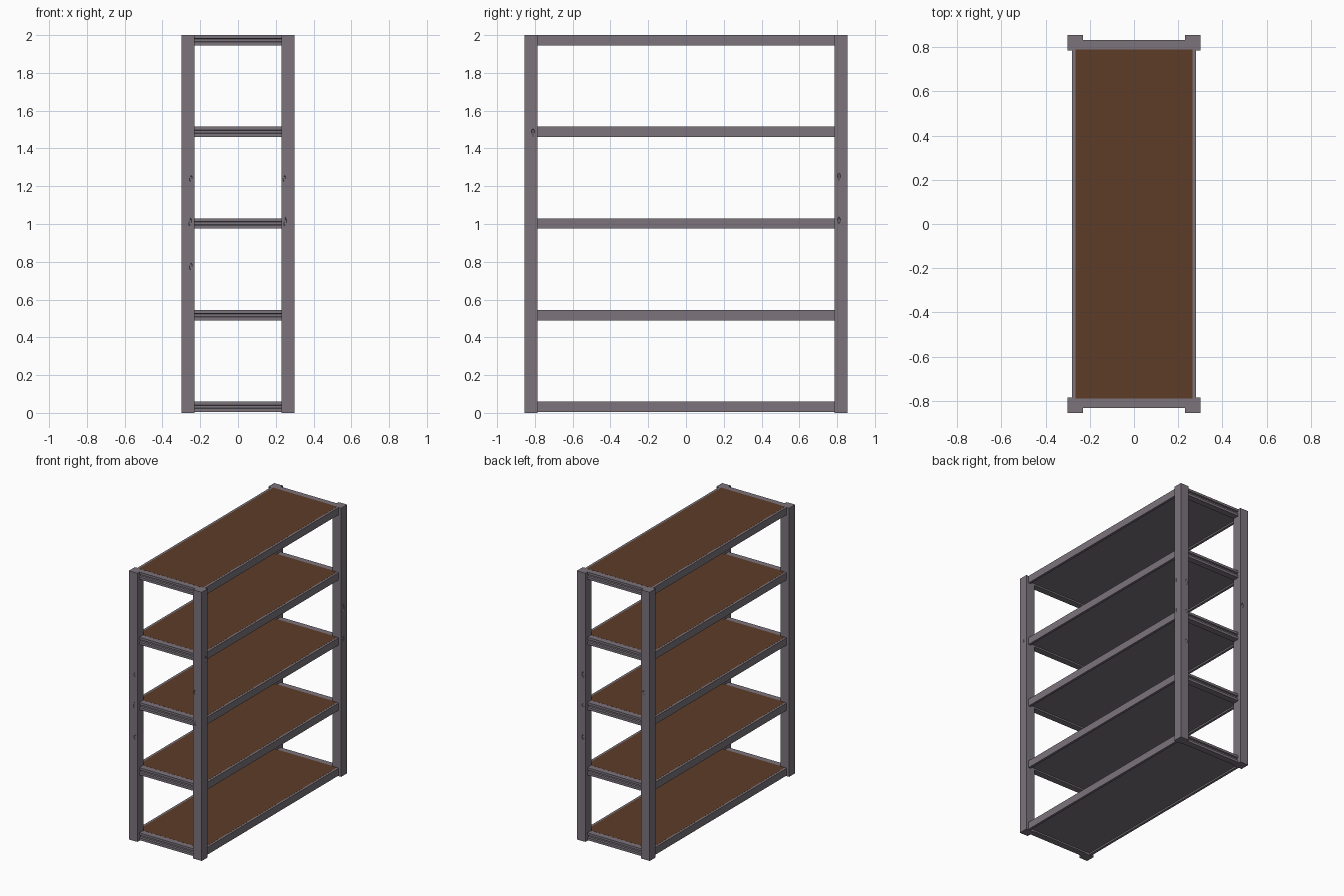
import bpy, bmesh
from mathutils import Vector

if "Cube" in bpy.data.objects:
    bpy.data.objects.remove(bpy.data.objects["Cube"])


def material(name, rgb):
    m = bpy.data.materials.new(name)
    m.diffuse_color = (*rgb, 1)
    m.use_nodes = True
    m.node_tree.nodes["Principled BSDF"].inputs["Base Color"].default_value = m.diffuse_color
    return m


steel = material("steel", (0.20, 0.175, 0.20))
wood = material("wood", (0.11, 0.045, 0.022))


def mesh_object(name, bm, mat=None):
    bmesh.ops.recalc_face_normals(bm, faces=bm.faces)
    me = bpy.data.meshes.new(name)
    bm.to_mesh(me)
    bm.free()
    ob = bpy.data.objects.new(name, me)
    bpy.context.collection.objects.link(ob)
    if mat:
        me.materials.append(mat)
    return ob


def box(name, lo, hi, mat):
    bm = bmesh.new()
    bmesh.ops.create_cube(bm, size=1)
    lo, hi = Vector(lo), Vector(hi)
    for v in bm.verts:
        v.co = (lo + hi) / 2 + v.co * (hi - lo)
    return mesh_object(name, bm, mat)


def end_rail(name, side, z, mat):
    # grooved profile in (y, z), extruded along x
    prof = [(0.785, 0), (0.832, 0), (0.832, 0.018), (0.820, 0.021),
            (0.820, 0.034), (0.832, 0.037), (0.832, 0.054), (0.785, 0.054)]
    bm = bmesh.new()
    f = bm.faces.new([bm.verts.new((-0.235, side * y, z + h)) for y, h in prof])
    out = bmesh.ops.extrude_face_region(bm, geom=[f])
    bmesh.ops.translate(bm, vec=(0.47, 0, 0),
                        verts=[v for v in out["geom"] if isinstance(v, bmesh.types.BMVert)])
    return mesh_object(name, bm, mat)


# corner posts
posts = {}
for sx in (-1, 1):
    for sy in (-1, 1):
        xs, ys = sorted((sx * 0.23, sx * 0.30)), sorted((sy * 0.785, sy * 0.855))
        name = ("front" if sy < 0 else "back") + ("_left" if sx < 0 else "_right") + "_post"
        posts[sx, sy] = box(name, (xs[0], ys[0], 0), (xs[1], ys[1], 2), steel)

# five shelves: side rails, end rails, metal tray and wooden top
for i in range(5):
    z = 0.005 + i * 0.4853
    for s in (-1, 1):
        tag = "right" if s > 0 else "left"
        xs = sorted((s * 0.262, s * 0.28))
        box(f"shelf_{i}_{tag}_rail", (xs[0], -0.787, z), (xs[1], 0.787, z + 0.054), steel)
        end_rail(f"shelf_{i}_{'back' if s > 0 else 'front'}_rail", s, z, steel)
    box(f"shelf_{i}_tray", (-0.263, -0.787, z + 0.012), (0.263, 0.787, z + 0.035), steel)
    box(f"shelf_{i}_board", (-0.264, -0.79, z + 0.034), (0.264, 0.79, z + 0.0545), wood)

# small dents chipped into the posts: (post, outward axis, across, z, height)
dents = [((-1, -1), 1, -0.25, 1.24, 0.02), ((1, -1), 1, 0.245, 1.24, 0.02),
         ((-1, -1), 1, -0.253, 1.01, 0.026), ((1, -1), 1, 0.25, 1.01, 0.026),
         ((-1, -1), 1, -0.25, 0.775, 0.022), ((1, -1), 0, -0.81, 1.485, 0.026),
         ((1, 1), 0, 0.81, 1.25, 0.026), ((1, 1), 0, 0.81, 1.02, 0.018),
         ((1, 1), 1, 0.25, 1.24, 0.024), ((1, 1), 1, 0.25, 0.775, 0.02),
         ((-1, 1), 1, -0.25, 1.24, 0.02), ((1, 1), 1, 0.25, 1.01, 0.018)]
cutters = {}
for (sx, sy), axis, across, z, h in dents:
    bm = cutters.setdefault((sx, sy), bmesh.new())
    c = Vector((sx * 0.30, across, z) if axis == 0 else (across, sy * 0.855, z))
    out = bmesh.ops.create_icosphere(bm, subdivisions=1, radius=1)
    for v in out["verts"]:
        r = Vector((0.009, 0.009, h))
        r[axis] = 0.006
        v.co = c + v.co * r

for key, bm in cutters.items():
    cutter = mesh_object("dent_cutter", bm)
    cutter.hide_render = True
    cutter.hide_set(True)
    mod = posts[key].modifiers.new("dents", "BOOLEAN")
    mod.operation, mod.solver, mod.object = "DIFFERENCE", "EXACT", cutter
